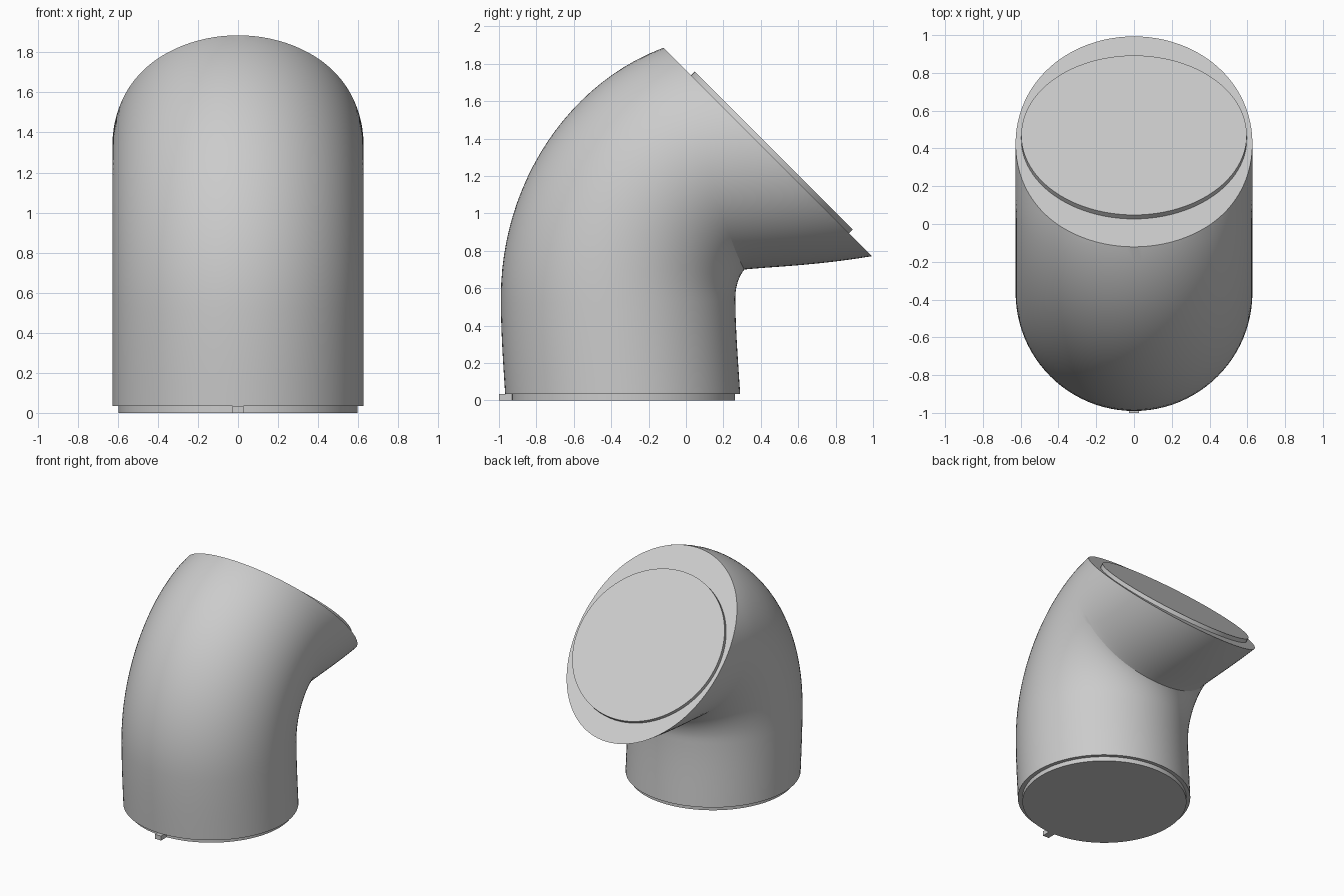
import bpy, bmesh, math
from mathutils import Vector, Matrix
from mathutils.geometry import interpolate_bezier

if "Cube" in bpy.data.objects:
    bpy.data.objects.remove(bpy.data.objects["Cube"], do_unlink=True)

grey = bpy.data.materials.new("plain grey")
grey.use_nodes = True
colour = (0.6, 0.6, 0.6, 1)
grey.diffuse_color = colour
grey.node_tree.nodes["Principled BSDF"].inputs["Base Color"].default_value = colour

RADIUS, SEGMENTS = 0.627, 96
BASE_Z = 0.035
CUT_POINT = Vector((0, 0.4375, 1.3265))
CUT_NORMAL = Vector((0, 1, 1)).normalized()


def finish(bm, name):
    bmesh.ops.recalc_face_normals(bm, faces=bm.faces)
    mesh = bpy.data.meshes.new(name)
    bm.to_mesh(mesh)
    bm.free()
    mesh.materials.append(grey)
    obj = bpy.data.objects.new(name, mesh)
    bpy.context.collection.objects.link(obj)
    bpy.ops.object.select_all(action="DESELECT")
    obj.select_set(True)
    bpy.context.view_layer.objects.active = obj
    bpy.ops.object.shade_smooth_by_angle(angle=math.radians(35))
    return obj


def disc(name, radius, depth, centre, normal):
    bm = bmesh.new()
    turn = normal.to_track_quat("Z", "Y").to_matrix().to_4x4()
    bmesh.ops.create_cone(bm, cap_ends=True, segments=SEGMENTS, radius1=radius,
                          radius2=radius, depth=depth,
                          matrix=Matrix.Translation(centre) @ turn)
    return finish(bm, name)


# Centre line of the elbow, as bezier spans in the side plane
spans = [
    [(-0.33, -0.1), (-0.345, 0.15), (-0.363, 0.35), (-0.363, 0.55)],
    [(-0.363, 0.55), (-0.363, 0.9), (-0.16, 1.20), (0.094, 1.296)],
    [(0.094, 1.296), (0.25, 1.345), (0.55, 1.325), (0.95, 1.40)],
]
path = []
for span in spans:
    points = interpolate_bezier(*[Vector((0, y, z)) for y, z in span], 24)
    path += points if not path else points[1:]

# Pipe swept along the centre line, then trimmed at the base and the slanted mouth
bm = bmesh.new()
rings = []
for i, centre in enumerate(path):
    along = (path[min(i + 1, len(path) - 1)] - path[max(i - 1, 0)]).normalized()
    side = Vector((1, 0, 0))
    out = along.cross(side)
    rings.append([bm.verts.new(centre + RADIUS * (side * math.cos(a) + out * math.sin(a)))
                  for a in (math.tau * k / SEGMENTS for k in range(SEGMENTS))])
for low, high in zip(rings, rings[1:]):
    for k in range(SEGMENTS):
        n = (k + 1) % SEGMENTS
        bm.faces.new((low[k], low[n], high[n], high[k]))
for point, normal in ((Vector((0, 0, BASE_Z)), Vector((0, 0, -1))), (CUT_POINT, CUT_NORMAL)):
    bmesh.ops.bisect_plane(bm, geom=bm.verts[:] + bm.edges[:] + bm.faces[:],
                           plane_co=point, plane_no=normal, clear_outer=True)
bmesh.ops.holes_fill(bm, edges=[e for e in bm.edges if e.is_boundary], sides=0)
finish(bm, "elbow_pipe")

# Raised round plates on both ends
disc("base_plate", 0.597, BASE_Z, Vector((0, -0.335, BASE_Z / 2)), Vector((0, 0, 1)))
disc("mouth_plate", 0.597, 0.04, Vector((0, 0.449, 1.315)) + CUT_NORMAL * 0.01, CUT_NORMAL)

# Small locating tab at the front of the base
bm = bmesh.new()
bmesh.ops.create_cube(bm, size=1, matrix=Matrix.Translation((0, -0.95, BASE_Z / 2))
                      @ Matrix.Diagonal((0.054, 0.1, BASE_Z, 1)))
finish(bm, "locating_tab")
